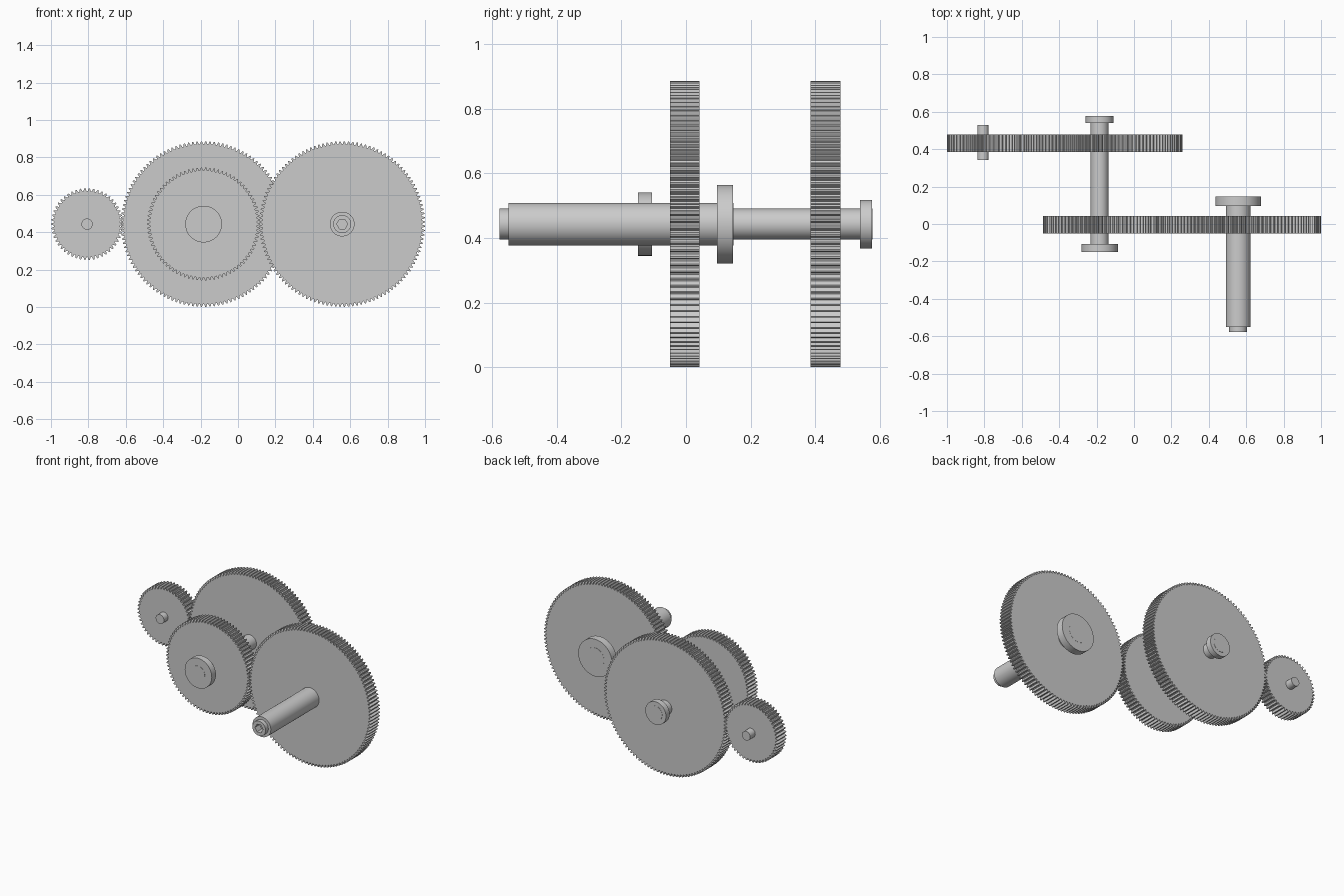
import bpy, bmesh, math
from math import pi, cos, sin

if "Cube" in bpy.data.objects:
    bpy.data.objects.remove(bpy.data.objects["Cube"])

Z = 0.443          # common axle height
SEG = 48           # sides of round parts


def finish(bm, name, x, smooth):
    bmesh.ops.recalc_face_normals(bm, faces=bm.faces[:])
    me = bpy.data.meshes.new(name)
    bm.to_mesh(me)
    bm.free()
    ob = bpy.data.objects.new(name, me)
    ob.location = (x, 0, Z)
    bpy.context.collection.objects.link(ob)
    if smooth:
        bpy.context.view_layer.objects.active = ob
        ob.select_set(True)
        bpy.ops.object.shade_smooth_by_angle(angle=math.radians(30))
        ob.select_set(False)
    return ob


def skin(bm, rings, closed=False):
    """Bridge consecutive rings of equal length with quads."""
    n = len(rings[0])
    pairs = list(zip(rings, rings[1:]))
    if closed:
        pairs.append((rings[-1], rings[0]))
    for a, b in pairs:
        for i in range(n):
            j = (i + 1) % n
            bm.faces.new((a[i], a[j], b[j], b[i]))
    if not closed:
        bm.faces.new(rings[0])
        bm.faces.new(rings[-1])


def lathe(name, x, profile, closed=False):
    """Turn (y, radius[, hex]) points around the y axis."""
    bm = bmesh.new()
    rings = []
    for p in profile:
        ring = []
        for i in range(SEG):
            t = 2 * pi * i / SEG
            r = p[1]
            if len(p) > 2:                       # hexagonal section
                r *= cos(pi / 6) / cos(t % (pi / 3) - pi / 6)
            ring.append(bm.verts.new((r * cos(t), p[0], r * sin(t))))
        rings.append(ring)
    skin(bm, rings, closed)
    return finish(bm, name, x, True)


def collar(name, x, y0, y1, bore, r):
    return lathe(name, x, [(y0, bore), (y0, r), (y1, r), (y1, bore)], True)


def gear(name, x, y0, y1, r_out, teeth, phase=0.0):
    """Spur gear: tapered teeth on a solid disc, first tooth at angle phase."""
    depth = 0.0155
    tooth = [(-0.36, r_out - depth), (-0.25, r_out - depth * 0.5), (-0.11, r_out),
             (0.11, r_out), (0.25, r_out - depth * 0.5), (0.36, r_out - depth)]
    bm = bmesh.new()
    rings = []
    for y in (y0, y1):
        ring = []
        for k in range(teeth):
            for f, r in tooth:
                t = phase + 2 * pi * (k + f) / teeth
                ring.append(bm.verts.new((r * cos(t), y, r * sin(t))))
        rings.append(ring)
    skin(bm, rings)
    return finish(bm, name, x, False)


XP, XM, XO = -0.807, -0.184, 0.557    # pinion, middle and output axles
BACK, FRONT = (0.386, 0.478), (-0.05, 0.042)

# gears
gear("drive_pinion", XP, *BACK, 0.192, 50)
gear("large_middle_gear", XM, *BACK, 0.443, 120, pi / 120)
gear("small_middle_gear", XM, *FRONT, 0.302, 82)
gear("output_gear", XO, *FRONT, 0.443, 120, pi / 120)

# pinion shaft
lathe("pinion_shaft", XP, [(0.343, 0.03), (0.53, 0.03)])

# middle shaft with retaining collars
lathe("middle_shaft", XM, [(-0.15, 0.048), (0.578, 0.048)])
collar("middle_front_collar", XM, -0.149, -0.106, 0.048, 0.098)
collar("middle_back_collar", XM, 0.539, 0.577, 0.048, 0.075)

# output shaft with stepped nose and hex socket
lathe("output_shaft", XO, [(0.147, 0.066), (-0.55, 0.066), (-0.55, 0.048), (-0.578, 0.048),
                           (-0.578, 0.029, True), (-0.53, 0.029, True)])
collar("output_back_collar", XO, 0.096, 0.146, 0.066, 0.122)
